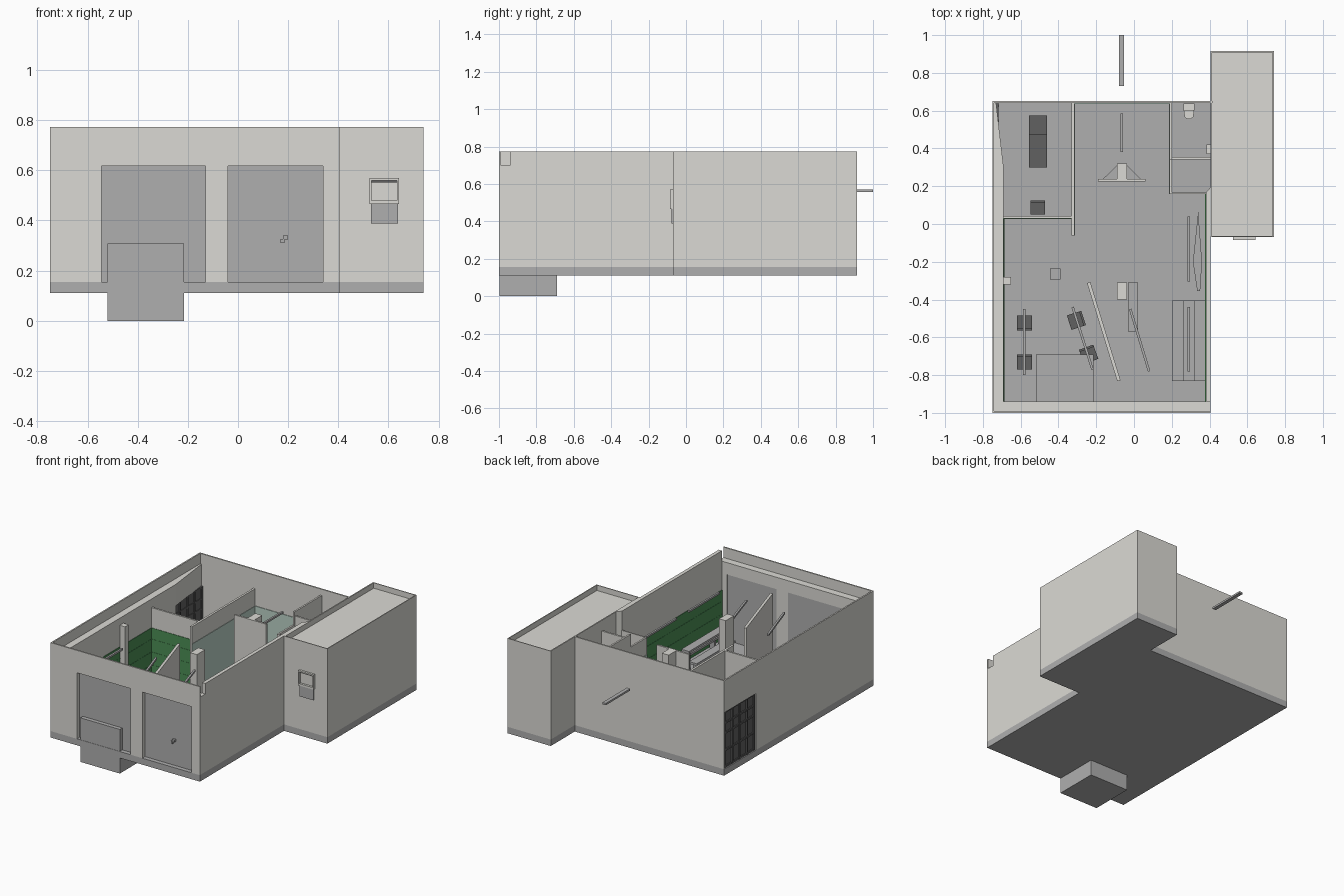
import bpy, bmesh, math
from mathutils import Matrix, Vector

if "Cube" in bpy.data.objects:
    bpy.data.objects.remove(bpy.data.objects["Cube"])


def material(name, r, g, b):
    m = bpy.data.materials.new(name)
    m.diffuse_color = (r, g, b, 1)
    m.use_nodes = True
    m.node_tree.nodes["Principled BSDF"].inputs["Base Color"].default_value = m.diffuse_color
    return m


PLASTER = material("plaster", .71, .70, .66)
GREY = material("concrete", .43, .43, .43)
DARK = material("dark_metal", .12, .12, .12)
GREEN = material("green_paint", .07, .27, .09)
TILE = material("pale_green_tile", .50, .64, .57)
F, CUT, LEDGE, TOP = .155, .64, .70, .773   # floor, partition, ledge and parapet heights


def prism(name, pts, z0, z1, mat):
    """Extrude a plan outline from z0 to z1."""
    bm = bmesh.new()
    base = bm.faces.new([bm.verts.new((x, y, z0)) for x, y in pts])
    ext = bmesh.ops.extrude_face_region(bm, geom=[base])
    bmesh.ops.translate(bm, vec=(0, 0, z1 - z0),
                        verts=[g for g in ext["geom"] if isinstance(g, bmesh.types.BMVert)])
    bmesh.ops.recalc_face_normals(bm, faces=bm.faces)
    me = bpy.data.meshes.new(name)
    bm.to_mesh(me)
    bm.free()
    me.materials.append(mat)
    ob = bpy.data.objects.new(name, me)
    bpy.context.collection.objects.link(ob)
    return ob


def box(name, x0, x1, y0, y1, z0, z1, mat=PLASTER):
    return prism(name, [(x0, y0), (x1, y0), (x1, y1), (x0, y1)], z0, z1, mat)


def bar(name, a, b, width, z0, z1, mat=PLASTER):
    """Wall or tube running between two plan points."""
    a, b = Vector(a), Vector(b)
    d = (b - a).normalized() * width / 2
    n = Vector((-d.y, d.x))
    return prism(name, [a + n, a - n, b - n, b + n], z0, z1, mat)


def chair(name, x, y, angle, w=.08):
    """Seat, back and four legs, facing +y before turning."""
    h = w / 2
    parts = [box(name + "_seat", -h, h, -h, h, F + .07, F + .085, DARK),
             box(name + "_back", -h, h, -h, -h + .012, F + .085, F + .16, DARK)]
    for sx in (-1, 1):
        for sy in (-1, 1):
            cx, cy = sx * (h - .006), sy * (h - .006)
            parts.append(box(name + "_leg", cx - .005, cx + .005, cy - .005, cy + .005, F, F + .07, DARK))
    for p in parts:
        p.matrix_world = Matrix.Translation((x, y, 0)) @ Matrix.Rotation(math.radians(angle), 4, 'Z')


# plinth / floor slabs
box("main_floor", -.75, .405, -1, .65, .11, F, GREY)
box("annex_plinth", .405, .74, -.07, .915, .11, F, GREY)
box("front_pit_box", -.52, -.215, -.998, -.69, 0, .308, GREY)

# front wall pieces around the two big doors
for i, (x0, x1) in enumerate([(-.75, -.545), (-.13, -.04), (.34, .405)]):
    box(f"front_pier_{i}", x0, x1, -1, -.94, F, .617)
box("front_lintel", -.75, .405, -1, -.94, .617, LEDGE)
for i, (x0, x1) in enumerate([(-.545, -.13), (-.04, .34)]):
    box(f"front_door_{i}", x0, x1, -.97, -.942, F, .617, GREY)
box("door_handle_plate", .18, .2, -.985, -.97, .325, .34, GREY)
box("door_handle_stem", .17, .185, -.985, -.97, .31, .326, GREY)

# left wall with the tapered lintel over the side door
box("left_wall", -.75, -.69, -.94, .3, F, LEDGE)
prism("side_lintel", [(-.75, .3), (-.69, .3), (-.73, .64), (-.75, .64)], .55, LEDGE, PLASTER)
box("side_door", -.735, -.722, .3, .64, F, .55, DARK)
for i in range(5):
    y = .3 + i * .08
    box(f"side_door_stile_{i}", -.745, -.715, y, y + .012, F, .55, DARK)
for z in (F, .27, .39, .46, .538):
    box("side_door_rail", -.742, -.718, .3, .64, z, z + .012, DARK)

# parapets, right and back walls
box("front_parapet", -.75, .405, -1, -.99, LEDGE, TOP)
box("left_parapet", -.75, -.74, -.99, .64, LEDGE, TOP)
box("back_wall", -.75, .415, .64, .65, F, TOP)
box("right_wall_front", .38, .405, -.94, .165, F, TOP)
prism("right_wall_splay", [(.38, .165), (.41, .2), (.41, .165)], F, TOP, PLASTER)

# annex with a thin parapet around its roof
box("annex_block", .405, .74, -.07, .915, F, .735)
for n, b in {"west": (.405, .413, -.07, .915), "east": (.734, .74, -.07, .915),
             "south": (.413, .734, -.07, -.064), "north": (.413, .734, .909, .915)}.items():
    box("annex_parapet_" + n, *b, .735, TOP)

# annex window: frame, dark head line, sill and lower grey panel
for x in (.525, .635):
    box("window_jamb", x, x + .008, -.085, -.07, .475, .57)
box("window_head", .525, .643, -.085, -.07, .56, .57)
box("window_shadow_line", .533, .635, -.076, -.07, .552, .56, DARK)
box("window_sill", .525, .643, -.085, -.07, .466, .48)
box("window_lower_panel", .53, .638, -.078, -.07, .388, .466, GREY)

# interior partitions
box("long_partition", -.33, -.315, -.06, .64, F, CUT)
box("cross_partition", -.69, -.33, .03, .043, F, CUT)
box("washroom_partition", .188, .2, .16, .34, F, CUT)
box("toilet_partition", .188, .2, .34, .64, F, .73)
box("toilet_front", .2, .41, .342, .355, F, .70)
box("washroom_front", .2, .38, .16, .168, F, CUT)
bar("slanted_partition", (-.24, -.31), (-.08, -.83), .018, F, CUT)
box("centre_column", -.09, -.038, -.4, -.31, F, .65)
box("wall_column", -.69, -.65, -.32, -.28, F, .65)

# screen with a column and braces behind it
box("screen_panel", -.19, .06, .225, .238, F, .65)
box("screen_column", -.09, -.037, .238, .32, F, .65)
prism("screen_brace_left", [(-.165, .238), (-.09, .238), (-.09, .31)], F, .3, GREY)
prism("screen_brace_right", [(.035, .238), (-.037, .31), (-.037, .238)], F, .3, GREY)

# painted and tiled wainscots
for n, b in {"left": (-.69, -.687, -.94, .03), "right": (.377, .38, -.94, .16),
             "cross": (-.69, -.33, .027, .03)}.items():
    box("green_wainscot_" + n, *b, F, .5, GREEN)
    for z in (.24, .33, .42):
        box("wainscot_line_" + n, b[0] - .0015, b[1] + .0015, b[2] - .0015, b[3], z, z + .003, GREEN)
box("tile_long_partition", -.315, -.312, -.06, .64, F, .52, TILE)
box("tile_back_wall", -.315, .188, .636, .64, F, .52, TILE)
box("tile_washroom", .185, .188, .16, .636, F, .52, TILE)

# ceiling tubes and the one outside the back wall
tubes = [((-.067, .73), (-.067, 1)), ((-.065, .38), (-.065, .585)), ((.29, -.305), (.29, .04)),
         ((.29, -.78), (.29, -.44)), ((-.58, -.8), (-.58, -.45)), ((-.325, -.44), (-.22, -.77)),
         ((-.02, -.45), (.08, -.78))]
for i, (a, b) in enumerate(tubes):
    bar(f"ceiling_tube_{i}", a, b, .026 if i == 0 else .013, .557, .57, GREY)

# furniture
for i, (x, y, r) in enumerate([(-.58, -.525, 0), (-.58, -.73, 180), (-.305, -.51, 108), (-.24, -.69, 200)]):
    chair(f"chair_{i}", x, y, r)
chair("back_room_chair", -.51, .088, 180, .075)
box("couch_base", -.556, -.46, .3, .475, F, .23, DARK)
box("couch_head", -.556, -.46, .475, .575, F, .28, DARK)
box("low_counter", -.032, .02, -.57, -.31, F, .28, GREY)
box("floor_hatch", -.445, -.39, -.295, -.235, F, .17, GREY)
box("table_top", .26, .32, -.83, -.405, .29, .305, GREY)
for y in (-.8, -.45):
    box("table_leg", .28, .3, y, y + .02, F, .29, GREY)
for x0, x1 in ((.2, .26), (.32, .377)):
    box("bench", x0, x1, -.83, -.405, .22, .235, GREY)
    for y in (-.8, -.45):
        box("bench_leg", x0 + .01, x1 - .01, y, y + .015, F, .22, GREY)
prism("tapered_counter", [(.34, .065), (.312, -.2), (.335, -.355), (.35, -.355), (.36, -.2)], F, .2, GREY)

# toilet and basin
prism("toilet_bowl", [(.263, .6), (.268, .567), (.28, .557), (.302, .557), (.314, .567), (.319, .6)], F, .23, PLASTER)
box("toilet_cistern", .263, .319, .6, .638, F, .3)
box("basin", .385, .405, .37, .42, .29, .32)
